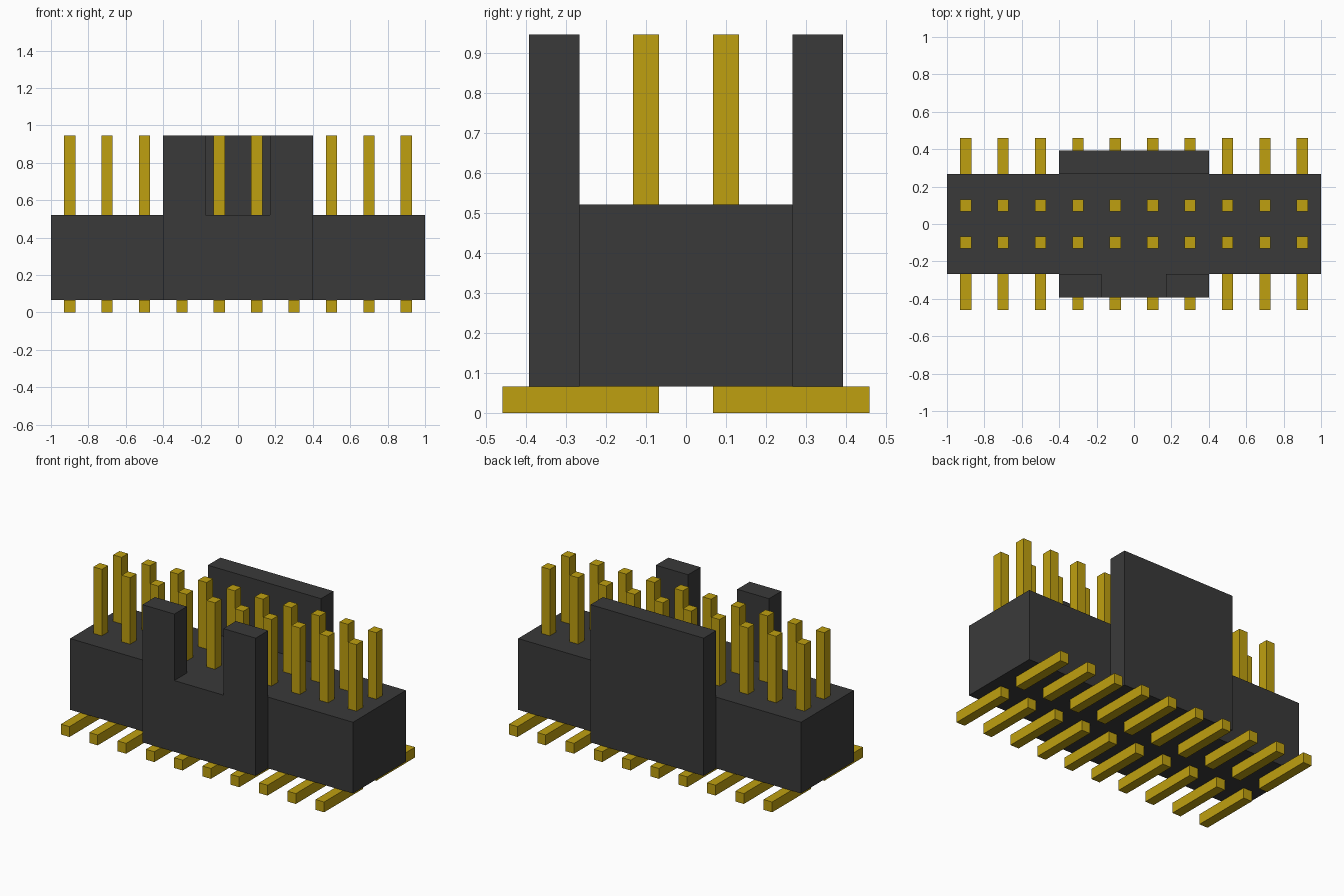
import bpy
import bmesh
from mathutils import Vector

cube = bpy.data.objects.get("Cube")
if cube:
    bpy.data.objects.remove(cube, do_unlink=True)


def material(name, rgb):
    m = bpy.data.materials.new(name)
    m.use_nodes = True
    m.diffuse_color = (*rgb, 1)
    m.node_tree.nodes["Principled BSDF"].inputs["Base Color"].default_value = (*rgb, 1)
    return m


black = material("black plastic", (0.042, 0.042, 0.042))
gold = material("gold metal", (0.52, 0.35, 0.005))


def prism(name, points, depth, mat):
    """Extrude a closed 3D outline along the depth vector."""
    bm = bmesh.new()
    face = bm.faces.new([bm.verts.new(p) for p in points])
    ext = bmesh.ops.extrude_face_region(bm, geom=[face])
    verts = [g for g in ext["geom"] if isinstance(g, bmesh.types.BMVert)]
    bmesh.ops.translate(bm, verts=verts, vec=Vector(depth))
    bmesh.ops.recalc_face_normals(bm, faces=bm.faces)
    mesh = bpy.data.meshes.new(name)
    bm.to_mesh(mesh)
    bm.free()
    mesh.materials.append(mat)
    obj = bpy.data.objects.new(name, mesh)
    bpy.context.collection.objects.link(obj)
    return obj


BASE, DECK, TOP = 0.066, 0.521, 0.946   # housing underside, deck and wall top
INNER, OUTER = 0.267, 0.393             # wall faces in y
WALL = 0.4                              # half length of the walls

# Housing block
prism("housing", [(-1, -INNER, BASE), (-1, INNER, BASE), (-1, INNER, DECK), (-1, -INNER, DECK)],
      (2, 0, 0), black)

# Back wall, and front wall with its keying notch
back = [(-WALL, BASE), (WALL, BASE), (WALL, TOP), (-WALL, TOP)]
front = back[:3] + [(0.172, TOP), (0.172, DECK), (-0.175, DECK), (-0.175, TOP)] + back[3:]
prism("back_wall", [(x, INNER, z) for x, z in back], (0, OUTER - INNER, 0), black)
prism("front_wall", [(x, -INNER, z) for x, z in front], (0, INNER - OUTER, 0), black)

# Two rows of bent pins: upright post with a foot pointing outward
PIN = 0.03                              # half width of a pin
profile = [(0.068, 0), (0.459, 0), (0.459, BASE), (0.132, BASE), (0.132, TOP), (0.068, TOP)]
for row, side in (("front", -1), ("back", 1)):
    for i in range(10):
        x = -0.9 + 0.2 * i
        prism(f"{row}_pin_{i + 1}", [(x - PIN, side * y, z) for y, z in profile],
              (2 * PIN, 0, 0), gold)
